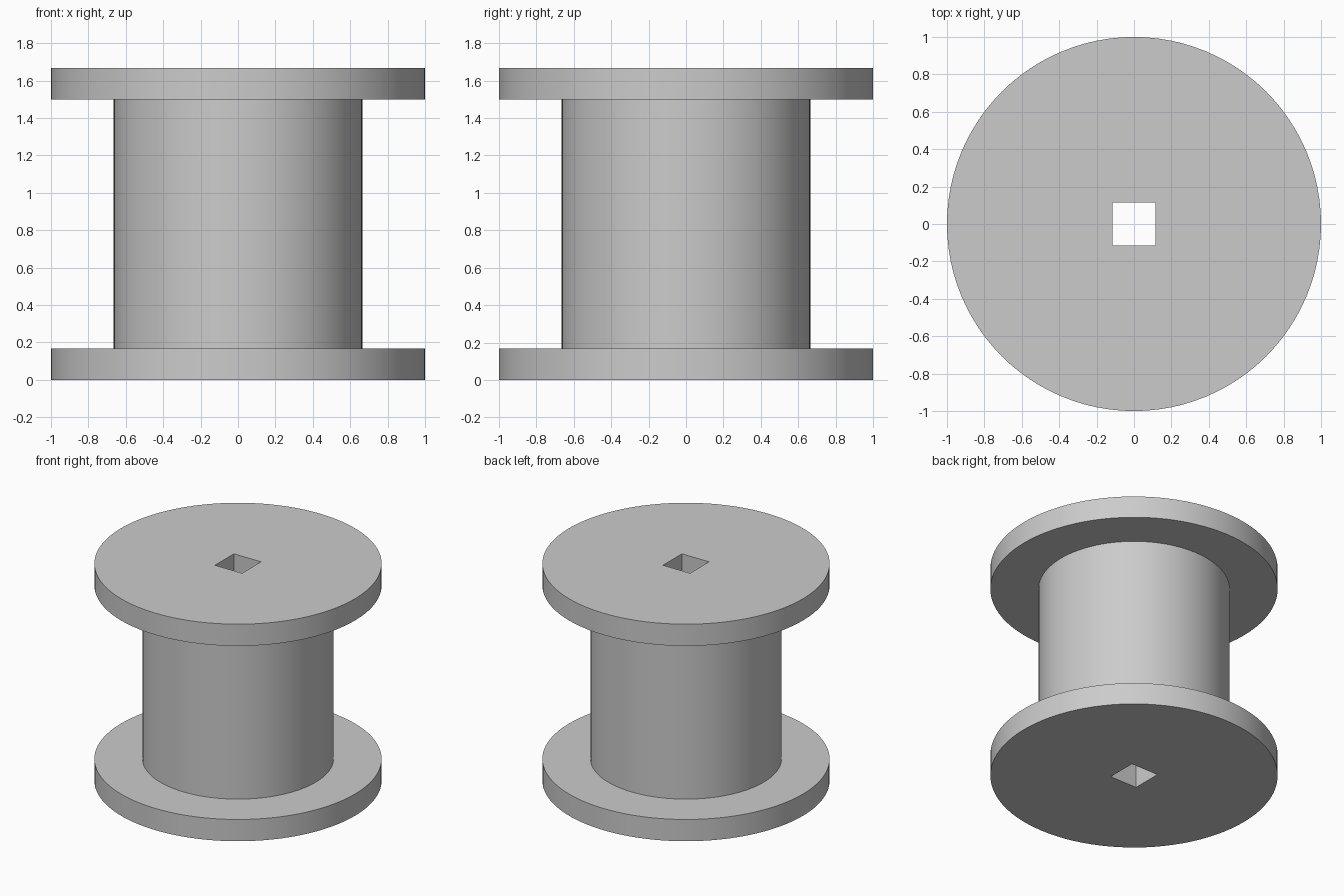
import bpy
import bmesh
import math

default = bpy.data.objects.get("Cube")
if default:
    bpy.data.objects.remove(default, do_unlink=True)

SEGMENTS = 96
HEIGHT = 1.667
FLANGE = 0.167
RIM_RADIUS = 1.0
CORE_RADIUS = 0.665
HOLE = 0.23

grey = bpy.data.materials.new("light_grey")
grey.use_nodes = True
grey.diffuse_color = (0.6, 0.6, 0.6, 1)
grey.node_tree.nodes["Principled BSDF"].inputs["Base Color"].default_value = grey.diffuse_color


def lathe(name, profile):
    """Closed solid turned around z from (radius, height) points."""
    bm = bmesh.new()
    rings = []
    for radius, z in profile:
        rings.append([
            bm.verts.new((radius * math.cos(a), radius * math.sin(a), z))
            for a in (math.tau * i / SEGMENTS for i in range(SEGMENTS))
        ])
    for low, high in zip(rings, rings[1:]):
        for i in range(SEGMENTS):
            j = (i + 1) % SEGMENTS
            bm.faces.new((low[i], low[j], high[j], high[i]))
    bm.faces.new(rings[0][::-1])
    bm.faces.new(rings[-1])
    bmesh.ops.recalc_face_normals(bm, faces=bm.faces)
    mesh = bpy.data.meshes.new(name)
    bm.to_mesh(mesh)
    bm.free()
    mesh.materials.append(grey)
    obj = bpy.data.objects.new(name, mesh)
    bpy.context.collection.objects.link(obj)
    return obj


# Spool: lower flange, core and upper flange in one turned body
top_flange = HEIGHT - FLANGE
spool = lathe("spool", [
    (RIM_RADIUS, 0), (RIM_RADIUS, FLANGE),
    (CORE_RADIUS, FLANGE), (CORE_RADIUS, top_flange),
    (RIM_RADIUS, top_flange), (RIM_RADIUS, HEIGHT),
])

# Square spindle hole through the full height
bpy.ops.mesh.primitive_cube_add(size=1, location=(0, 0, HEIGHT / 2))
cutter = bpy.context.object
cutter.name = "spindle_hole_cutter"
cutter.scale = (HOLE, HOLE, HEIGHT * 2)
cutter.hide_render = True
cutter.data.materials.append(grey)

cut = spool.modifiers.new("spindle_hole", "BOOLEAN")
cut.operation = "DIFFERENCE"
cut.solver = "EXACT"
cut.object = cutter

bpy.ops.object.select_all(action="DESELECT")
spool.select_set(True)
bpy.context.view_layer.objects.active = spool
bpy.ops.object.modifier_apply(modifier=cut.name)
bpy.data.objects.remove(cutter, do_unlink=True)

# Smooth round walls, crisp rims and hole corners
bpy.ops.object.shade_smooth_by_angle(angle=math.radians(30))
